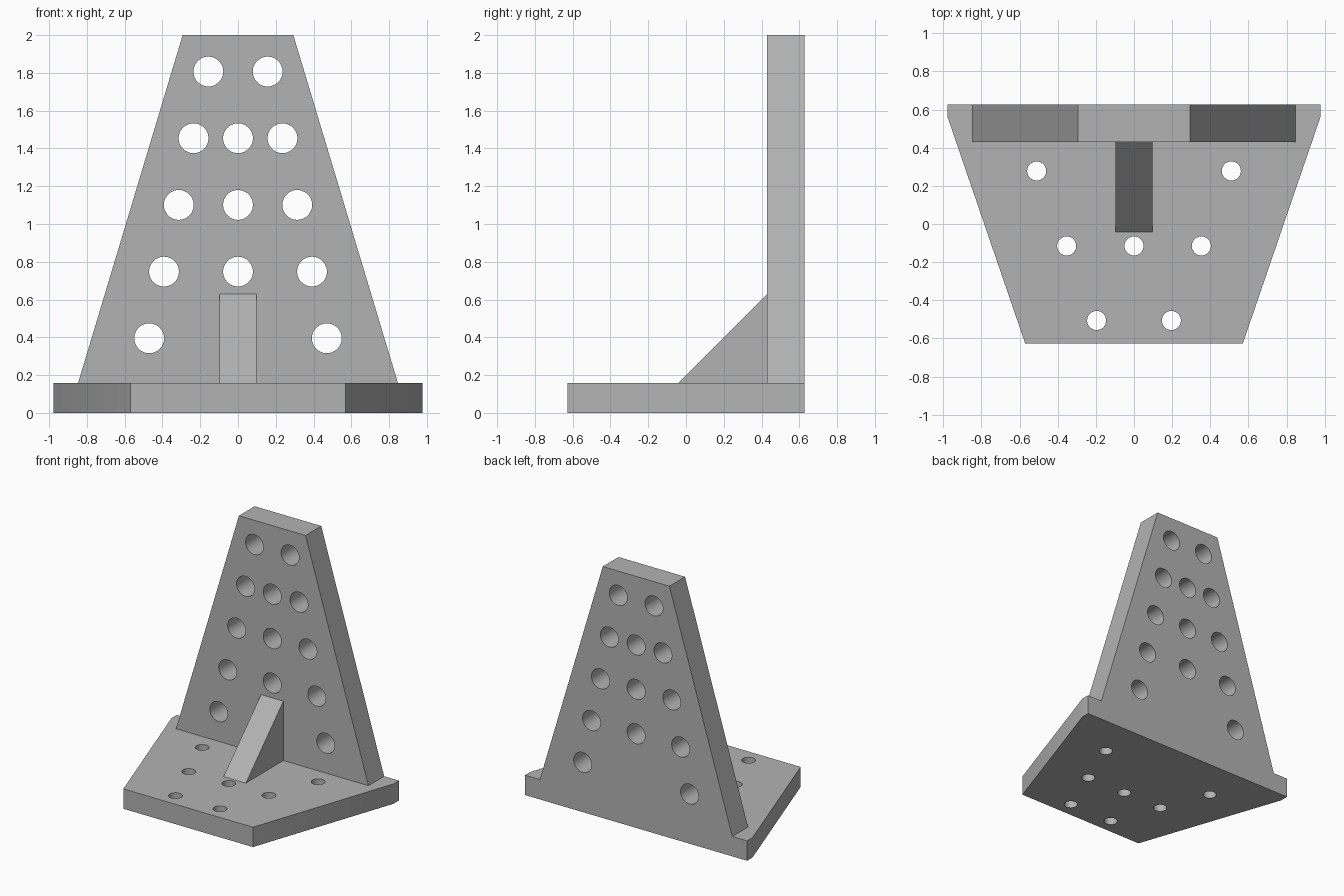
import bpy, bmesh, math
from mathutils import Matrix, Vector

cube = bpy.data.objects.get("Cube")
if cube:
    bpy.data.objects.remove(cube, do_unlink=True)

grey = bpy.data.materials.new("plain grey")
grey.use_nodes = True
colour = (0.45, 0.45, 0.45, 1)
grey.diffuse_color = colour
grey.node_tree.nodes["Principled BSDF"].inputs["Base Color"].default_value = colour

BASE_TOP, BACK, PLATE_FRONT = 0.158, 0.627, 0.43


def add_object(name, bm):
    bmesh.ops.recalc_face_normals(bm, faces=bm.faces)
    mesh = bpy.data.meshes.new(name)
    bm.to_mesh(mesh)
    bm.free()
    mesh.materials.append(grey)
    obj = bpy.data.objects.new(name, mesh)
    bpy.context.collection.objects.link(obj)
    return obj


def prism(name, points, depth):
    """Extrude a flat outline along the depth vector."""
    bm = bmesh.new()
    face = bm.faces.new([bm.verts.new(p) for p in points])
    result = bmesh.ops.extrude_face_region(bm, geom=[face], use_keep_orig=True)
    verts = [v for v in result["geom"] if isinstance(v, bmesh.types.BMVert)]
    bmesh.ops.translate(bm, verts=verts, vec=Vector(depth))
    return add_object(name, bm)


def drills(name, centres, radius, length, rotation):
    """One helper mesh holding a cylinder for every hole."""
    bm = bmesh.new()
    for centre in centres:
        bmesh.ops.create_cone(bm, cap_ends=True, segments=48, radius1=radius,
                              radius2=radius, depth=length,
                              matrix=Matrix.Translation(centre) @ rotation)
    obj = add_object(name, bm)
    obj.hide_render = True
    return obj


def combine(target, other, operation):
    mod = target.modifiers.new(other.name, "BOOLEAN")
    mod.operation, mod.object, mod.solver = operation, other, "EXACT"
    bpy.ops.object.select_all(action="DESELECT")
    bpy.context.view_layer.objects.active = target
    target.select_set(True)
    bpy.ops.object.modifier_apply(modifier=mod.name)
    bpy.data.objects.remove(other, do_unlink=True)


# Tapered base with short square corners at the back
right_side = [(0.57, -BACK), (0.977, 0.56), (0.977, BACK)]
outline = right_side + [(-x, y) for x, y in reversed(right_side)]
bracket = prism("angle_bracket", [(x, y, 0) for x, y in outline], (0, 0, BASE_TOP))

# Upright tapered plate, sunk a little into the base
upright = prism("upright_plate",
                [(x, PLATE_FRONT, z) for x, z in
                 [(-0.876, 0.06), (0.876, 0.06), (0.293, 2), (-0.293, 2)]],
                (0, BACK - PLATE_FRONT, 0))

# Triangular rib bracing plate and base, sunk into both
rib = prism("rib",
            [(-0.098, y, z) for y, z in
             [(-0.042, BASE_TOP), (-0.042, 0.1), (0.5, 0.1),
              (0.5, 0.63), (PLATE_FRONT, 0.63)]],
            (0.196, 0, 0))
combine(bracket, upright, "UNION")
combine(bracket, rib, "UNION")

# Rows of holes through the upright, spreading towards the base
centres = []
for row in range(5):
    z, x = 1.807 - 0.353 * row, 0.157 + 0.0783 * row
    for side in ((-1, 1) if row in (0, 4) else (-1, 0, 1)):
        centres.append(Vector((side * x, 0.53, z)))
combine(bracket, drills("upright_drills", centres, 0.079, 0.4,
                        Matrix.Rotation(math.pi / 2, 4, "X")), "DIFFERENCE")

# Smaller holes through the base
pairs = [(0.51, 0.278), (0.353, -0.115), (0.196, -0.506)]
centres = [Vector((s * x, y, 0.08)) for x, y in pairs for s in (-1, 1)]
centres.append(Vector((0, -0.115, 0.08)))
combine(bracket, drills("base_drills", centres, 0.05, 0.4, Matrix()), "DIFFERENCE")

bpy.ops.object.shade_smooth_by_angle(angle=math.radians(30))
